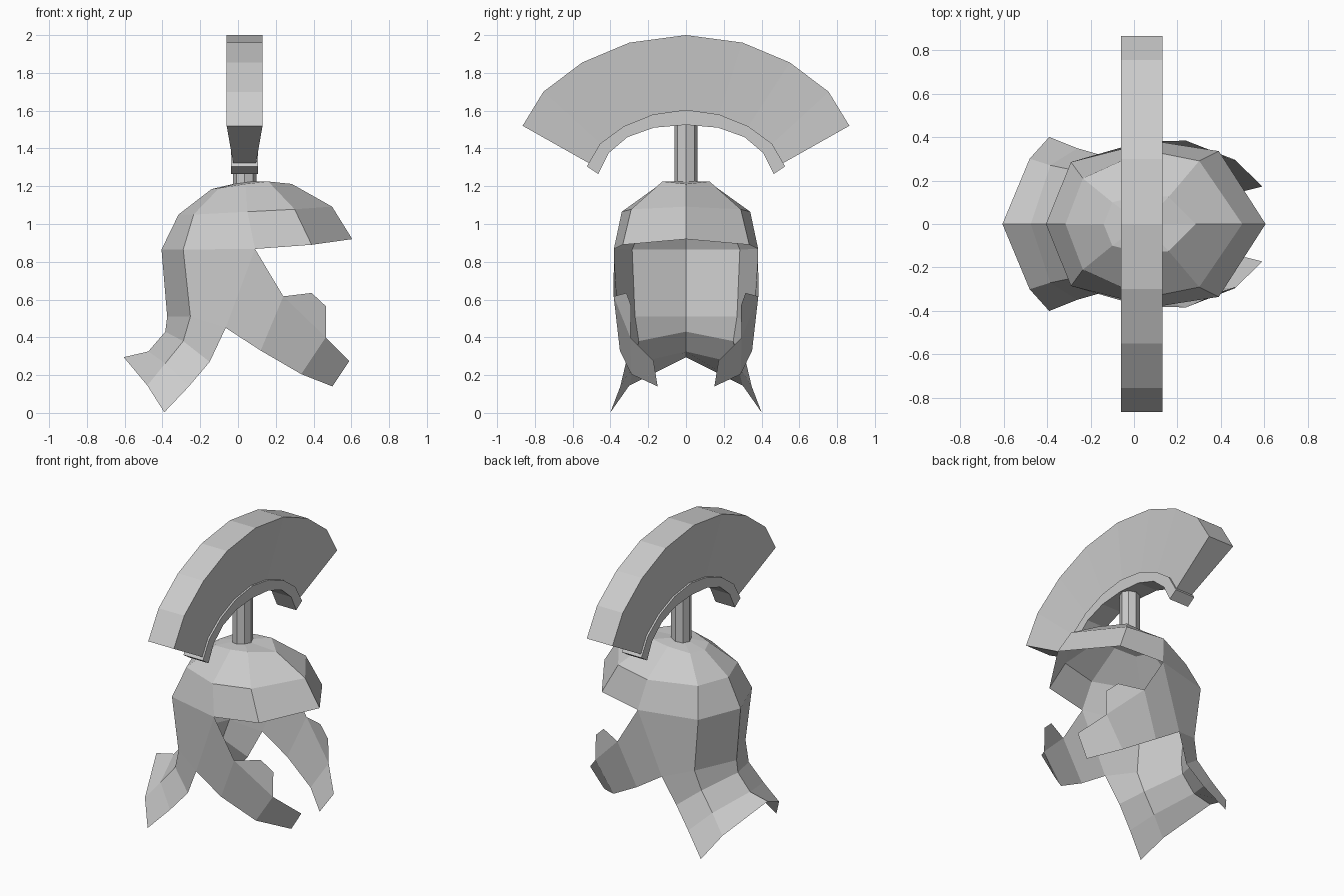
import bpy

CX = 0.035  # crest and post axis


def make(name, verts, faces, mirror=False):
    me = bpy.data.meshes.new(name)
    me.from_pydata(verts, [], faces)
    me.update()
    ob = bpy.data.objects.new(name, me)
    bpy.context.collection.objects.link(ob)
    if mirror:
        m = ob.modifiers.new("mirror", 'MIRROR')
        m.use_axis = (False, True, False)
        m.use_clip = True
        m.merge_threshold = 0.001
    return ob


def arch(name, outer, inner, w_out, w_in):
    """Solid arch in the YZ plane from half profiles that start at the middle."""
    def full(p):
        return [(-y, z) for y, z in reversed(p[1:])] + p
    verts, faces = [], []
    for (yo, zo), (yi, zi) in zip(full(outer), full(inner)):
        verts += [(CX - w_out, yo, zo), (CX + w_out, yo, zo),
                  (CX + w_in, yi, zi), (CX - w_in, yi, zi)]
    n = len(verts) // 4
    for i in range(n - 1):
        for k in range(4):
            a, b = 4 * i + k, 4 * i + (k + 1) % 4
            faces.append((a, b, b + 4, a + 4))
    faces += [(3, 2, 1, 0), tuple(range(4 * n - 4, 4 * n))]
    return make(name, verts, faces)


# Crest plume and its holder
holder_top = [(0, 1.605), (0.175, 1.58), (0.33, 1.517), (0.455, 1.425), (0.525, 1.305)]
holder_low = [(0, 1.525), (0.17, 1.51), (0.31, 1.46), (0.41, 1.375), (0.465, 1.265)]
plume_top = [(0, 2.0), (0.3, 1.96), (0.55, 1.855), (0.755, 1.7), (0.865, 1.52)]
plume_low = holder_top[:4] + [(0.51, 1.32)]
arch("crest_plume", plume_top, plume_low, 0.095, 0.06)
arch("crest_holder", holder_top, holder_low, 0.072, 0.072)

# Post
bpy.ops.mesh.primitive_cylinder_add(vertices=8, radius=0.062, depth=0.33,
                                    location=(CX, 0, 1.365))
bpy.context.object.name = "crest_post"

# Dome with visor: half rings from back to front
rings = [
    [(-0.14, 0, 1.185), (-0.1, 0.1, 1.19), (0.04, 0.135, 1.212), (0.16, 0.125, 1.225), (0.285, 0, 1.212)],
    [(-0.315, 0, 1.05), (-0.235, 0.21, 1.05), (0.05, 0.34, 1.065), (0.3, 0.29, 1.078), (0.498, 0, 1.092)],
    [(-0.405, 0, 0.865), (-0.29, 0.285, 0.865), (0.09, 0.382, 0.868), (0.39, 0.335, 0.89), (0.605, 0, 0.92)],
]
verts = [v for r in rings for v in r] + [(CX, 0, 1.226)]
faces = [(15, i + 1, i) for i in range(4)]
for r in (0, 5):
    faces += [(r + i, r + i + 1, r + i + 6, r + i + 5) for i in range(4)]
make("dome", verts, faces, True)

# Back and flared neck guard: centre, corner and side columns
centre = [(-0.405, 0, 0.865), (-0.375, 0, 0.51), (-0.385, 0, 0.43), (-0.475, 0, 0.325), (-0.605, 0, 0.295)]
corner = [(-0.29, 0.285, 0.865), (-0.252, 0.27, 0.51), (-0.29, 0.25, 0.38), (-0.385, 0.27, 0.262), (-0.48, 0.3, 0.145)]
side = [(0.09, 0.382, 0.868), (-0.065, 0.35, 0.45), (-0.15, 0.317, 0.27), (-0.26, 0.348, 0.14), (-0.39, 0.4, 0.003)]
verts = centre + corner + side
faces = []
for c in (0, 5):
    faces += [(c + i, c + i + 1, c + i + 6, c + i + 5) for i in range(4)]
make("neck_guard", verts, faces, True)

# Cheek guards
cheek = [(0.09, 0.382, 0.868), (-0.065, 0.35, 0.45), (0.12, 0.35, 0.33), (0.24, 0.383, 0.617),
         (0.39, 0.315, 0.635), (0.465, 0.29, 0.565), (0.465, 0.295, 0.4), (0.335, 0.29, 0.205),
         (0.5, 0.15, 0.14), (0.59, 0.172, 0.275)]
make("cheek_guards", cheek,
     [(0, 1, 2, 3), (3, 2, 7, 6), (3, 6, 5, 4), (6, 7, 8, 9)], True)
